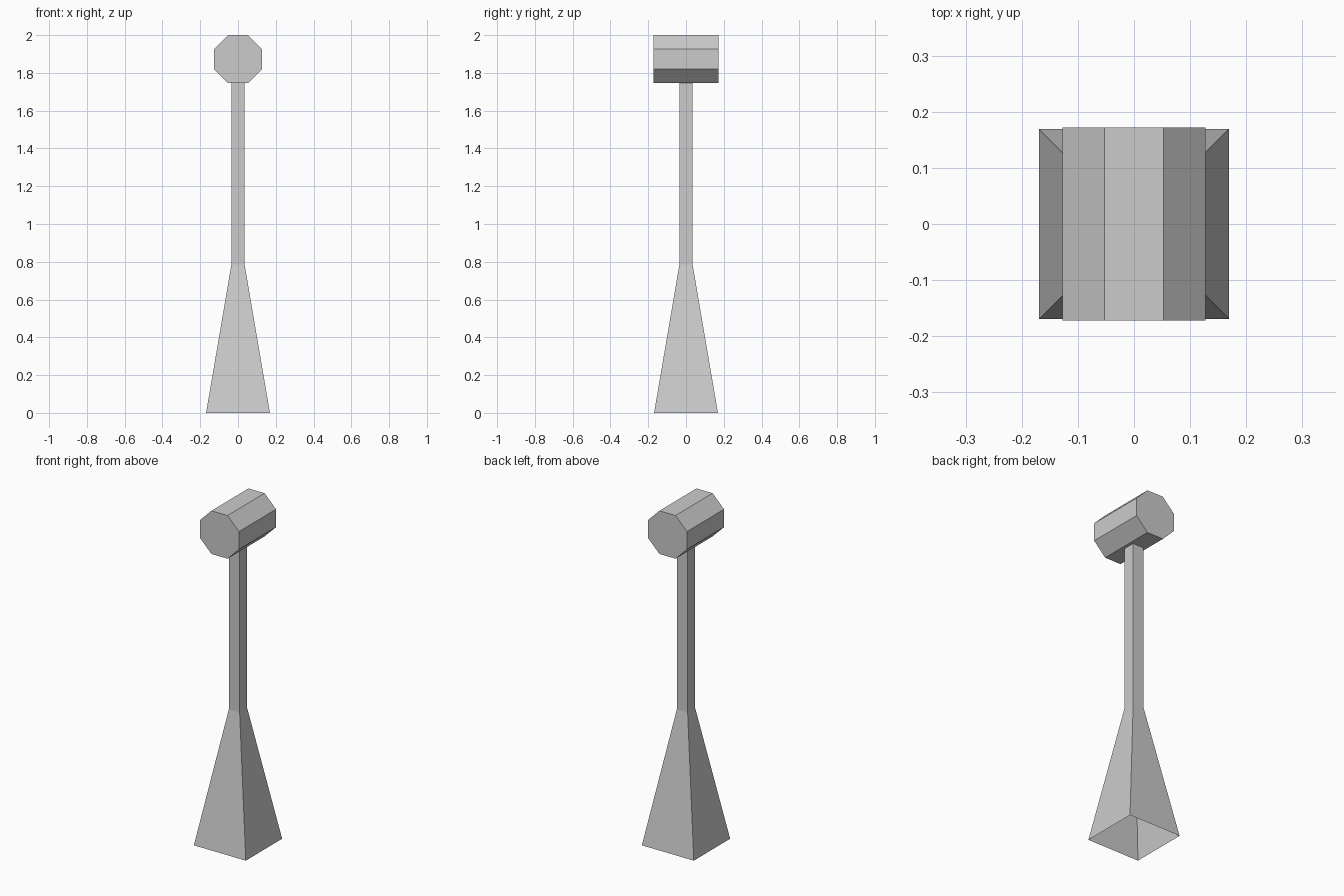
import bpy, bmesh, math
from mathutils import Matrix

cube = bpy.data.objects.get("Cube")
if cube:
    bpy.data.objects.remove(cube, do_unlink=True)

# Single plain grey
grey = bpy.data.materials.new("light_grey")
grey.use_nodes = True
colour = (0.6, 0.6, 0.6, 1)
grey.diffuse_color = colour
grey.node_tree.nodes["Principled BSDF"].inputs["Base Color"].default_value = colour


def add_part(name, bm):
    bmesh.ops.recalc_face_normals(bm, faces=bm.faces[:])
    mesh = bpy.data.meshes.new(name)
    bm.to_mesh(mesh)
    bm.free()
    mesh.materials.append(grey)
    obj = bpy.data.objects.new(name, mesh)
    bpy.context.collection.objects.link(obj)
    return obj


def square_tube(name, half_low, half_high, z_low, z_high):
    """Four-sided open tube or taper between two heights."""
    bm = bmesh.new()
    root2 = math.sqrt(2)
    bmesh.ops.create_cone(
        bm, cap_ends=False, segments=4,
        radius1=half_low * root2, radius2=half_high * root2, depth=z_high - z_low,
        matrix=Matrix.Translation((0, 0, (z_low + z_high) / 2))
        @ Matrix.Rotation(math.pi / 4, 4, "Z"))
    return add_part(name, bm)


# Hollow flared foot, open underneath, and the slim handle above it
square_tube("flared_foot", 0.169, 0.035, 0, 0.785)
square_tube("handle", 0.035, 0.035, 0.785, 1.746)

# Octagonal head lying front to back, with flat sides up and down
apothem = 0.127
radius = apothem / math.cos(math.pi / 8)
bm = bmesh.new()
bmesh.ops.create_cone(
    bm, cap_ends=True, segments=8, radius1=radius, radius2=radius, depth=0.344,
    matrix=Matrix.Translation((0, 0, 2 - apothem))
    @ Matrix.Rotation(math.pi / 2, 4, "X")
    @ Matrix.Rotation(math.pi / 8, 4, "Z"))
add_part("octagonal_head", bm)
